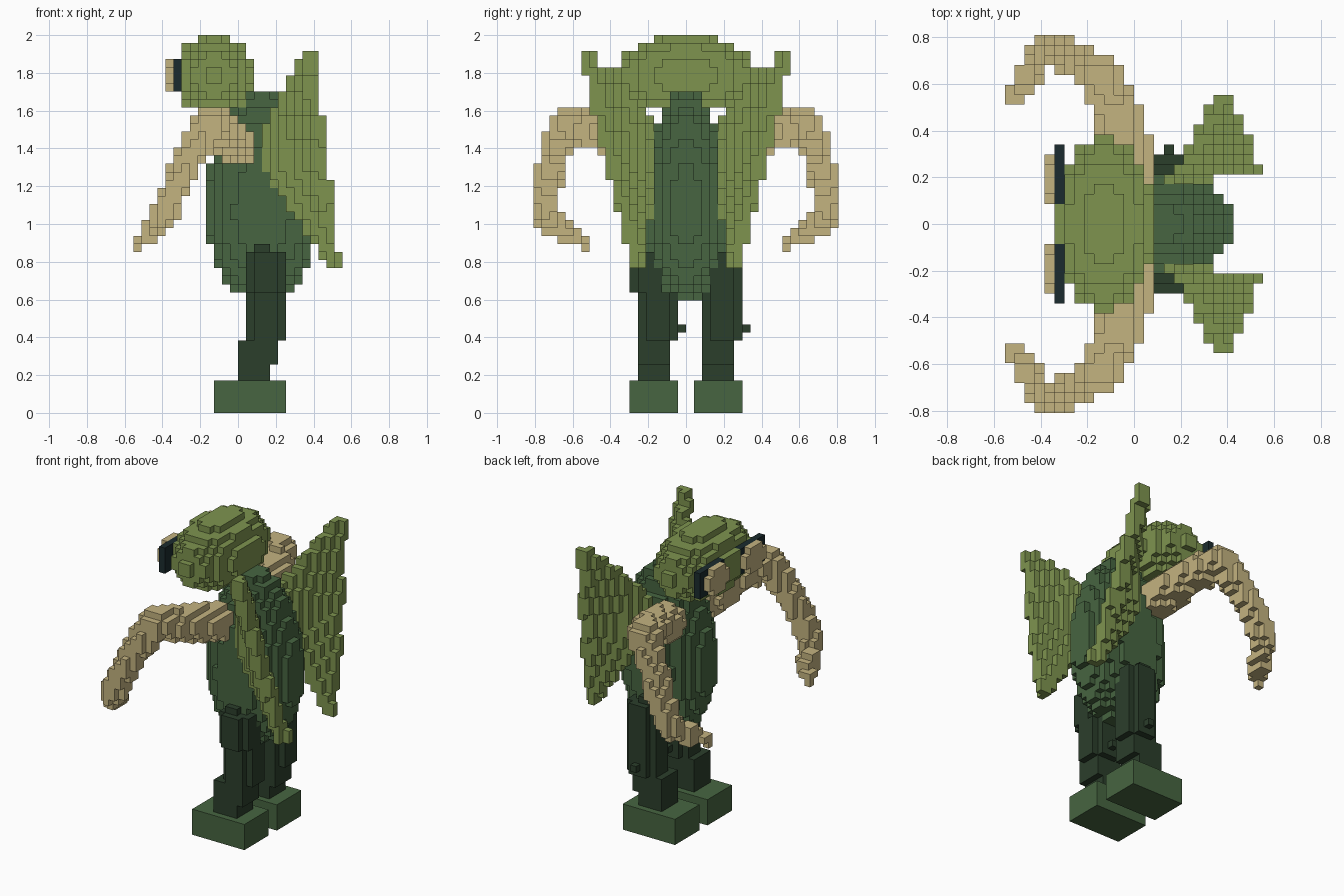
import bpy, bmesh
from mathutils import Vector
from mathutils.geometry import closest_point_on_tri, intersect_point_line

cube = bpy.data.objects.get("Cube")
if cube:
    bpy.data.objects.remove(cube, do_unlink=True)

V = 2 / 47          # edge of one block
grid = {}           # block -> part name
part_material = {}


def make_material(name, rgb):
    lin = [((c / 255 + 0.055) / 1.055) ** 2.4 for c in rgb] + [1.0]
    m = bpy.data.materials.new(name)
    m.use_nodes = True
    m.diffuse_color = lin
    bsdf = m.node_tree.nodes["Principled BSDF"]
    bsdf.inputs["Base Color"].default_value = lin
    bsdf.inputs["Roughness"].default_value = 0.9
    return m


tan = make_material("tan skin", (196, 179, 128))
olive = make_material("olive green", (126, 148, 79))
green = make_material("forest green", (71, 101, 65))
dark = make_material("dark green", (43, 62, 43))
black = make_material("blue black", (27, 43, 46))


def fill(name, material, lo, hi, inside):
    """Claim every free block in the box lo..hi whose centre passes the test."""
    part_material[name] = material
    for i in range(lo[0], hi[0]):
        for j in range(lo[1], hi[1]):
            for k in range(lo[2], hi[2]):
                if (i, j, k) not in grid and inside(i + .5, j + .5, k + .5):
                    grid[i, j, k] = name


def ellipsoid(c, r):
    return lambda *p: sum(((a - b) / s) ** 2 for a, b, s in zip(p, c, r)) < 1


def limb(points):
    """Tapered tube through (x, y, z, radius) points."""
    def inside(*p):
        p = Vector(p)
        for a, b in zip(points, points[1:]):
            va, vb = Vector(a[:3]), Vector(b[:3])
            t = min(1, max(0, intersect_point_line(p, va, vb)[1]))
            if (p - va.lerp(vb, t)).length < a[3] + (b[3] - a[3]) * t:
                return True
        return False
    return inside


def sheet(tris, thick):
    """Thin plate around a few triangles."""
    def inside(*p):
        p = Vector(p)
        return any((closest_point_on_tri(p, *t) - p).length < thick for t in tris)
    return inside


def anything(*p):
    return True


ARM = [(0, 5, 33.3, 2.6), (-1.5, 11, 35, 2.4), (-3.5, 15, 36, 2.1),
       (-6.3, 16.6, 31.3, 1.8), (-8.2, 17.4, 27, 1.7), (-9.4, 17.2, 23.9, 1.6),
       (-11, 14.6, 22.3, 1.3), (-12.2, 12.8, 21.2, 1.0)]
TIP, BEND, TAIL = (8.8, 12.3, 44.2), (10.4, 9.3, 31), (11.7, 6, 18.8)
ROOT_TOP, ROOT_LOW = (4.4, 4.6, 36.4), (3.6, 4.4, 31)

# Eyes: pale disc on a dark plate, then arms, on both sides
for s, side in ((1, "left"), (-1, "right")):
    fill(side + "_eye_lens", tan, (-9, -8, 40), (-8, 8, 44),
         ellipsoid((-8.5, s * 4.5, 42), (1, 2.7, 2.0)))
    y0 = 2 if s > 0 else -8
    fill(side + "_eye_rim", black, (-8, y0, 40), (-7, y0 + 6, 44), anything)
    fill(side + "_arm", tan, (-13, -19, 20), (2, 19, 38),
         limb([(x, s * y, z, r) for x, y, z, r in ARM]))

# Head
fill("head", olive, (-8, -9, 38), (2, 9, 47), ellipsoid((-3, 0, 42), (5.05, 8.8, 5.1)))

# Wings, each with a small hooked lower tip
for s, side in ((1, "left"), (-1, "right")):
    flip = [Vector((x, s * y, z)) for x, y, z in (BEND, TIP, ROOT_TOP, ROOT_LOW, TAIL)]
    tris = [(flip[0], flip[n], flip[n + 1]) for n in (1, 2, 3)]
    fill(side + "_wing", olive, (2, -13, 18), (13, 13, 45), sheet(tris, 0.84))
    y0 = 5 if s > 0 else -6
    fill(side + "_wing", olive, (11, y0, 18), (13, y0 + 1, 20), anything)


# Egg-shaped body, longer above its widest level
def egg(x, y, z):
    height = 15.2 if z > 25 else 11.2
    return ellipsoid((3, 0, 25), (7.05, 5.2, height))(x, y, z)


fill("body", green, (-4, -5, 14), (10, 5, 40), egg)


# Legs: stacked oval columns (bottom, top, x, y, x radius, y radius)
def column(x0, y0, rx, ry):
    return lambda x, y, z: ((x - x0) / rx) ** 2 + ((y - y0) / ry) ** 2 < 1


for c, side in ((4, "left"), (-4, "right")):
    s = 1 if c > 0 else -1
    leg = side + "_leg"
    for bottom, top, x0, y0, rx, ry in (
            (20, 21, 3, c, 1.2, 2.2),
            (15, 20, 3.5, c + .5 * s, 2.75, 2.75),
            (9, 15, 3.5, c + .5, 2.75, 2.6),
            (6, 9, 2.5, c, 2.75, 2.3),
            (4, 6, 2, c, 2.3, 2.3)):
        fill(leg, dark, (-1, -8, bottom), (7, 8, top), column(x0, y0, rx, ry))
    # Knee stud
    fill(leg, dark, (3, c + 3, 10), (4, c + 4, 11), anything)
    # Block shoe
    fill(side + "_shoe", green, (-3, c - 3, 0), (6, c + 3, 4), anything)

# Turn the blocks of each part into a mesh of visible faces
DIRECTIONS = [(a, d) for a in range(3) for d in (0, 1)]
for name, material in part_material.items():
    bm = bmesh.new()
    verts = {}

    def corner(p):
        if p not in verts:
            verts[p] = bm.verts.new([v * V for v in p])
        return verts[p]

    for cell in [c for c, n in grid.items() if n == name]:
        for axis, d in DIRECTIONS:
            step = list(cell)
            step[axis] += 1 if d else -1
            if tuple(step) in grid:
                continue
            u, w = (axis + 1) % 3, (axis + 2) % 3
            ring = []
            for du, dw in ((0, 0), (1, 0), (1, 1), (0, 1)):
                p = list(cell)
                p[axis] += d
                p[u] += du
                p[w] += dw
                ring.append(corner(tuple(p)))
            bm.faces.new(ring if d else ring[::-1])
    mesh = bpy.data.meshes.new(name)
    bm.to_mesh(mesh)
    bm.free()
    mesh.materials.append(material)
    bpy.context.collection.objects.link(bpy.data.objects.new(name, mesh))
